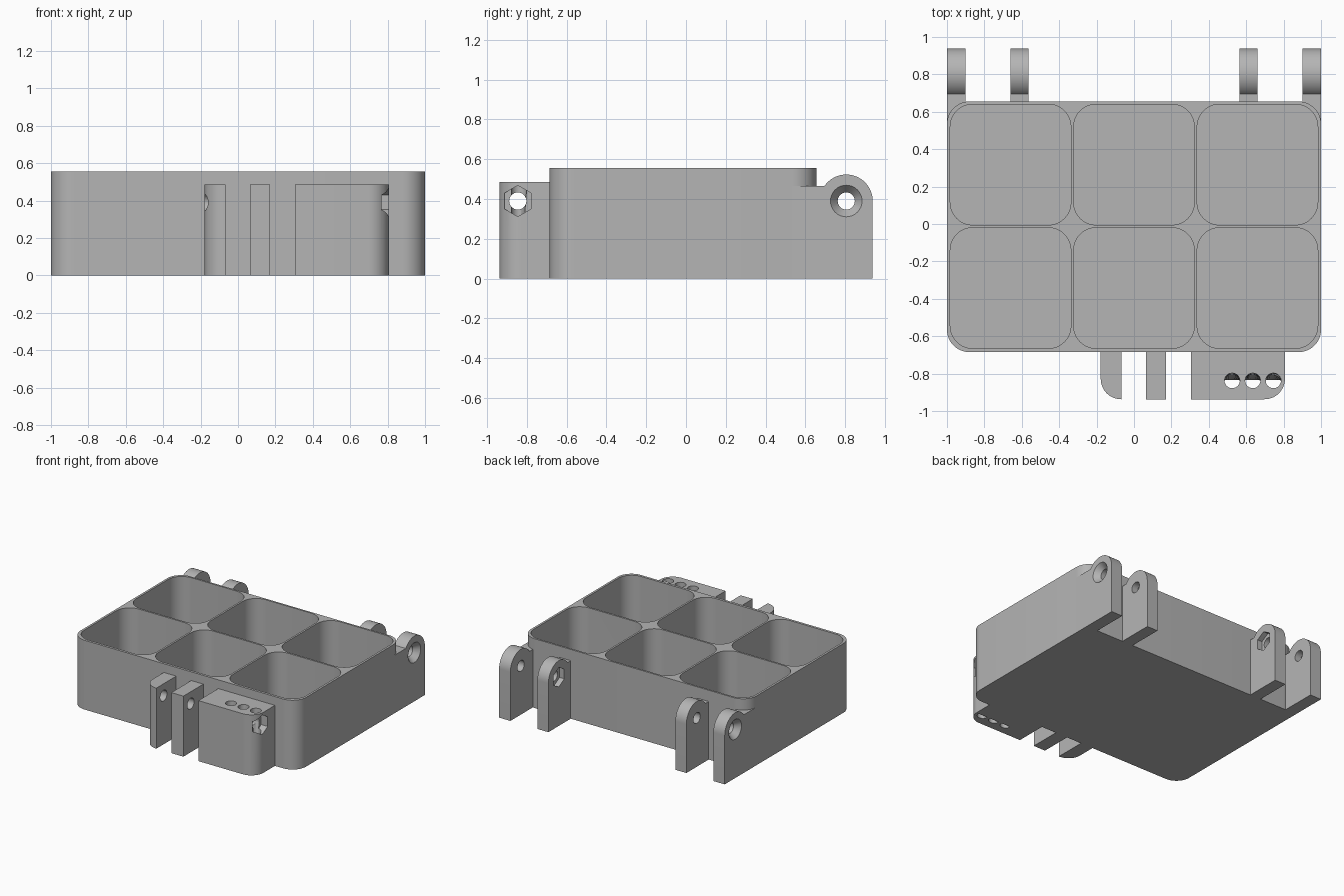
import bpy, bmesh
from math import cos, sin, pi, radians, hypot, atan2

if "Cube" in bpy.data.objects:
    bpy.data.objects.remove(bpy.data.objects["Cube"], do_unlink=True)

grey = bpy.data.materials.new("plain grey")
grey.use_nodes = True
colour = (0.46, 0.46, 0.46, 1)
grey.diffuse_color = colour
grey.node_tree.nodes["Principled BSDF"].inputs["Base Color"].default_value = colour

TOP = 0.555                      # height of the tray
FRONT, BACK = -0.685, 0.655      # tray depth range
PIN_Z, PIN_R = 0.39, 0.043       # hinge and clasp pin
HINGE_Y, CLASP_Y = 0.805, -0.845


def loft(name, ring_a, ring_b):
    """Closed solid between two rings of equal length."""
    bm = bmesh.new()
    a = [bm.verts.new(p) for p in ring_a]
    b = [bm.verts.new(p) for p in ring_b]
    bm.faces.new(a)
    bm.faces.new(b)
    for i in range(len(a)):
        j = (i + 1) % len(a)
        bm.faces.new((a[i], a[j], b[j], b[i]))
    bmesh.ops.recalc_face_normals(bm, faces=bm.faces)
    mesh = bpy.data.meshes.new(name)
    bm.to_mesh(mesh)
    bm.free()
    obj = bpy.data.objects.new(name, mesh)
    bpy.context.collection.objects.link(obj)
    mesh.materials.append(grey)
    return obj


def along_z(name, pts, lo, hi):
    return loft(name, [(x, y, lo) for x, y in pts], [(x, y, hi) for x, y in pts])


def along_x(name, pts, lo, hi):
    return loft(name, [(lo, y, z) for y, z in pts], [(hi, y, z) for y, z in pts])


def arc(cx, cy, r, start, end, n):
    return [(cx + r * cos(start + (end - start) * i / n),
             cy + r * sin(start + (end - start) * i / n)) for i in range(n + 1)]


def circle(cx, cy, r, n=32, turn=0.0):
    return arc(cx, cy, r, turn, turn + 2 * pi, n)[:-1]


def rounded(x0, x1, y0, y1, radii):
    """Rectangle with a radius per corner, from back right counter-clockwise."""
    pts = []
    corners = ((x1, y1, -1, -1), (x0, y1, 1, -1), (x0, y0, 1, 1), (x1, y0, -1, 1))
    for k, ((x, y, sx, sy), r) in enumerate(zip(corners, radii)):
        if r:
            pts += arc(x + sx * r, y + sy * r, r, k * pi / 2, (k + 1) * pi / 2, 12)
        else:
            pts.append((x, y))
    return pts


def cut(obj, cutters):
    """Subtract the cutters, then discard them."""
    bpy.context.view_layer.objects.active = obj
    for cutter in cutters:
        cutter.hide_render = True
        mod = obj.modifiers.new("cut", "BOOLEAN")
        mod.operation, mod.solver, mod.object = "DIFFERENCE", "EXACT", cutter
        bpy.ops.object.modifier_apply(modifier=mod.name)
        bpy.data.objects.remove(cutter, do_unlink=True)


def finish(obj):
    bpy.ops.object.select_all(action="DESELECT")
    obj.select_set(True)
    bpy.context.view_layer.objects.active = obj
    bpy.ops.object.shade_smooth_by_angle(angle=radians(30))


def pin_hole(y):
    return along_x("pin_cutter", circle(y, PIN_Z, PIN_R), -1.2, 1.2)


def nut_pocket(y, lo, hi):
    return along_x("nut_cutter", circle(y, PIN_Z, 0.078, 6, pi / 2), lo, hi)


def cup_cutter(cx, cy):
    h = 0.3225
    return along_z("cup_cutter", rounded(cx - h, cx + h, cy - h, cy + h, [0.12] * 4), 0.02, 0.7)


CUP_X, CUP_Y = (-0.66, 0, 0.66), (-0.3425, 0.3175)

# Tray with six square cups
tray = along_z("tray", rounded(-1, 1, FRONT, BACK, [0.12] * 4), 0, TOP)
cut(tray, [cup_cutter(x, y) for x in CUP_X for y in CUP_Y])
finish(tray)


# Hinge lugs: upright plates with a round top
def lug_profile(y0):
    shoulder = 0.465
    r = 0.133
    dz = shoulder - PIN_Z
    dy = -(r * r - dz * dz) ** 0.5
    return [(y0, 0), (HINGE_Y + r, 0)] + arc(HINGE_Y, PIN_Z, r, 0, atan2(dz, dy), 24) + [(y0, shoulder)]


for side, label in ((1, "left"), (-1, "right")):
    outer = along_x("outer_hinge_lug_" + label, lug_profile(0.535), side * 0.9, side)
    sink = loft("sink_cutter",
                [(side * 1.002, y, z) for y, z in circle(HINGE_Y, PIN_Z, 0.081)],
                [(side * 0.955, y, z) for y, z in circle(HINGE_Y, PIN_Z, PIN_R)])
    cut(outer, [cup_cutter(side * CUP_X[2], CUP_Y[1]), pin_hole(HINGE_Y), sink])
    finish(outer)

    inner = along_x("inner_hinge_lug_" + label, lug_profile(BACK - 0.008), side * 0.563, side * 0.66)
    cut(inner, [pin_hole(HINGE_Y), nut_pocket(HINGE_Y, side * 0.5, side * 0.605)])
    finish(inner)

# Clasp tabs and block on the front
CLASP_TOP, CLASP_FRONT, JOIN = 0.485, -0.937, FRONT + 0.008
clasp = (("clasp_tab_outer", -0.178, -0.068, (0, 0, 0.109, 0)),
         ("clasp_tab_middle", 0.065, 0.172, (0, 0, 0, 0)),
         ("clasp_block", 0.305, 0.807, (0, 0, 0, 0.109)))
for name, x0, x1, radii in clasp:
    part = along_z(name, rounded(x0, x1, CLASP_FRONT, JOIN, radii), 0, CLASP_TOP)
    cutters = [pin_hole(CLASP_Y)]
    if name == "clasp_block":
        cutters.append(nut_pocket(CLASP_Y, 0.75, 0.9))
        # Three tapering holes in the top
        for x in (0.525, 0.635, 0.745):
            ring = circle(x, -0.837, 0.041, 24)
            cutters.append(loft("shaft_cutter", [(px, py, 0.5) for px, py in ring],
                                [(px, -0.837 + min(py + 0.837, 0.001), -0.02) for px, py in ring]))
    cut(part, cutters)
    finish(part)
